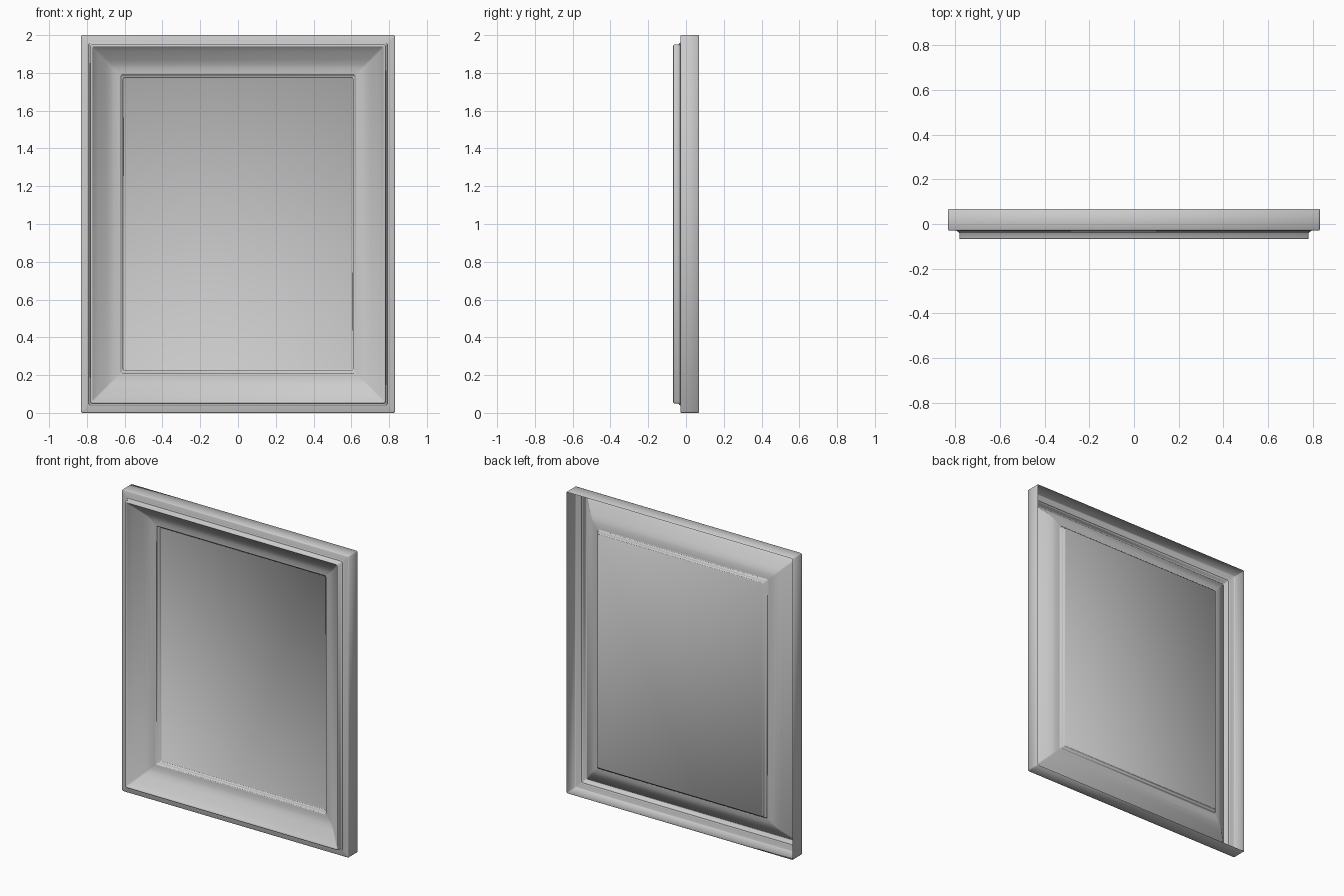
import bpy, bmesh, math

if "Cube" in bpy.data.objects:
    bpy.data.objects.remove(bpy.data.objects["Cube"])

HW, HH = 0.832, 1.0      # half width / half height of the outer frame
CORNER = 0.007           # small chamfer on every corner


def ring(bm, inset, y):
    """Rectangular loop with chamfered corners, inset from the outer edge."""
    w, h, c = HW - inset, HH - inset, CORNER
    pts = [(w, h - c), (w - c, h), (-w + c, h), (-w, h - c),
           (-w, -h + c), (-w + c, -h), (w - c, -h), (w, -h + c)]
    return [bm.verts.new((x, y, z + HH)) for x, z in pts]


def moulding(name, profile, cap=False):
    """Sweep a (inset, y) profile around the rectangle as an open shell."""
    bm = bmesh.new()
    loops = [ring(bm, d, y) for d, y in profile]
    for a, b in zip(loops, loops[1:]):
        for i in range(8):
            j = (i + 1) % 8
            bm.faces.new((a[i], a[j], b[j], b[i]))
    if cap:
        bm.faces.new(loops[-1])
    bm.normal_update()
    # front surfaces must face -y
    if sum(f.normal.y * f.calc_area() for f in bm.faces) > 0:
        bmesh.ops.reverse_faces(bm, faces=bm.faces[:])
    me = bpy.data.meshes.new(name)
    bm.to_mesh(me)
    bm.free()
    ob = bpy.data.objects.new(name, me)
    bpy.context.collection.objects.link(ob)
    bpy.ops.object.select_all(action='DESELECT')
    ob.select_set(True)
    bpy.context.view_layer.objects.active = ob
    bpy.ops.object.shade_smooth_by_angle(angle=math.radians(50))
    return ob


# Frame: outer wall, lip, stepped bead, then the sloped inner face
moulding("frame", [
    (0.003, 0.0675), (0.0, 0.064),
    (0.0, -0.024), (0.002, -0.028), (0.006, -0.030),
    (0.038, -0.030), (0.041, -0.032), (0.042, -0.036),
    (0.047, -0.037), (0.050, -0.040),
    (0.050, -0.062), (0.052, -0.066), (0.056, -0.0675),
    (0.060, -0.066), (0.064, -0.060),
    (0.090, -0.035), (0.130, 0.002), (0.155, 0.020),
    (0.175, 0.028), (0.205, 0.031),
])

# Recessed flat panel with its small stepped border
moulding("panel", [
    (0.205, 0.031), (0.210, 0.032), (0.212, 0.036),
    (0.212, 0.043), (0.215, 0.046), (0.221, 0.047),
    (0.224, 0.050), (0.224, 0.058), (0.226, 0.060),
], cap=True)
